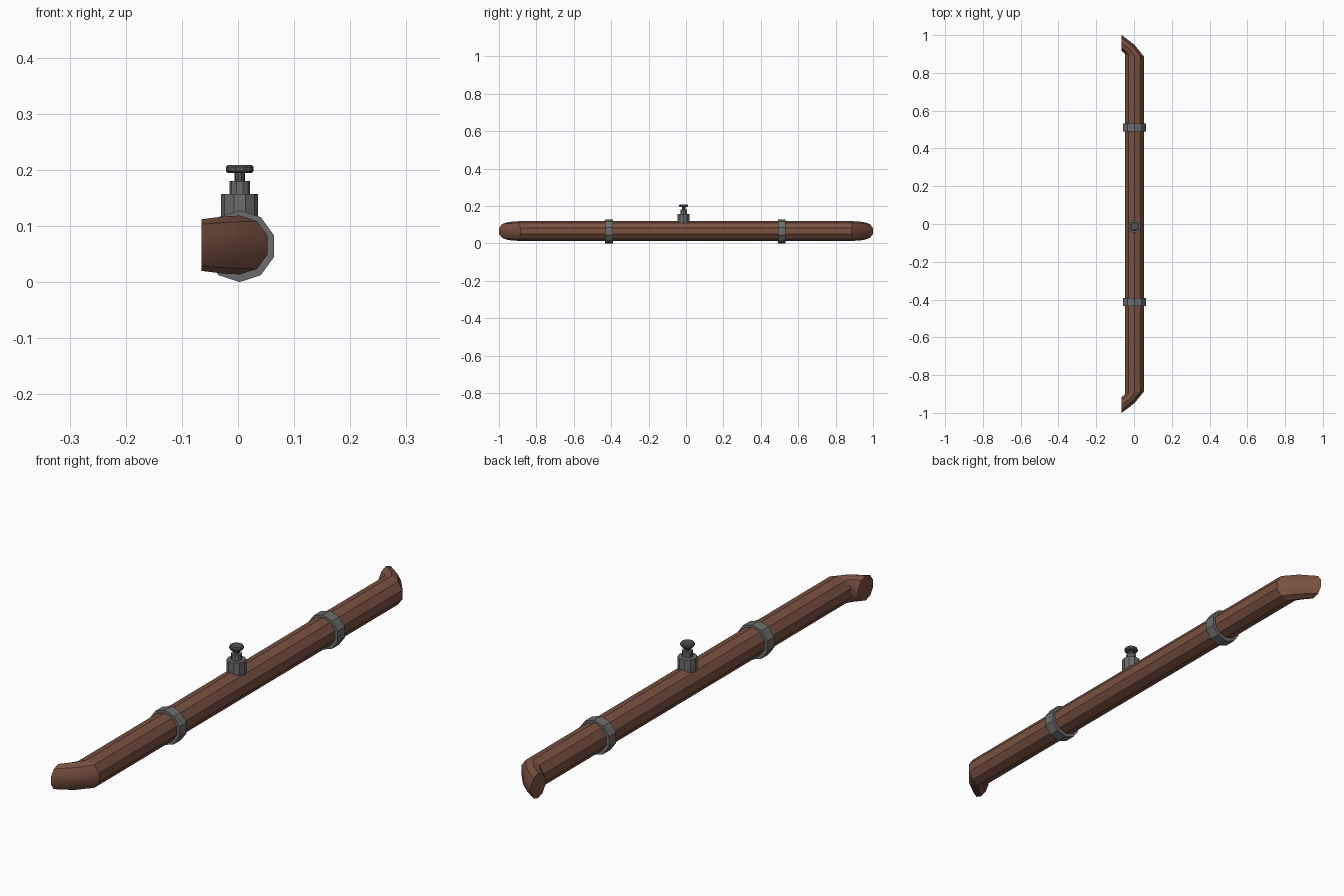
import bpy, math

if "Cube" in bpy.data.objects:
    bpy.data.objects.remove(bpy.data.objects["Cube"])

CX, CZ, N = 0.003, 0.064, 10


def material(name, col):
    m = bpy.data.materials.new(name)
    m.diffuse_color = (*col, 1)
    m.use_nodes = True
    m.node_tree.nodes["Principled BSDF"].inputs["Base Color"].default_value = m.diffuse_color
    return m


rust = material("rust brown", (0.19, 0.082, 0.052))
steel = material("grey steel", (0.15, 0.15, 0.15))
dark = material("dark steel", (0.085, 0.088, 0.09))


def loft(name, rings, mat, cap_start=True, cap_end=True, smooth=False):
    """Skin a list of equal-length vertex rings, optionally capped."""
    n = len(rings[0])
    verts = [v for r in rings for v in r]
    faces = []
    for k in range(len(rings) - 1):
        for i in range(n):
            j = (i + 1) % n
            faces.append((k * n + i, k * n + j, (k + 1) * n + j, (k + 1) * n + i))
    if cap_start:
        faces.append(tuple(reversed(range(n))))
    if cap_end:
        faces.append(tuple(range((len(rings) - 1) * n, len(rings) * n)))
    me = bpy.data.meshes.new(name)
    me.from_pydata(verts, [], faces)
    me.materials.append(mat)
    ob = bpy.data.objects.new(name, me)
    bpy.context.collection.objects.link(ob)
    bpy.ops.object.select_all(action='DESELECT')
    ob.select_set(True)
    bpy.context.view_layer.objects.active = ob
    bpy.ops.object.mode_set(mode='EDIT')
    bpy.ops.mesh.select_all(action='SELECT')
    bpy.ops.mesh.normals_make_consistent(inside=False)
    bpy.ops.object.mode_set(mode='OBJECT')
    if smooth:
        bpy.ops.object.shade_smooth_by_angle(angle=math.radians(35))
    return ob


def section(inner, outer, rz):
    """Ten-sided pipe section between an inner and outer plan point."""
    c18 = math.cos(math.radians(18))
    mx, my = (inner[0] + outer[0]) / 2, (inner[1] + outer[1]) / 2
    hx, hy = (outer[0] - inner[0]) / 2 / c18, (outer[1] - inner[1]) / 2 / c18
    pts = []
    for i in range(N):
        a = math.radians(90) + math.tau * i / N
        pts.append((mx + hx * math.cos(a), my + hy * math.cos(a),
                    CZ + 0.002 + rz * math.sin(a)))
    return pts


# straight pipe and the two bent ends
R = 0.0525
ends = []
for s in (-1, 1):
    ends.append(section((-0.047, 0.898 * s), (0.053, 0.886 * s), R))
loft("pipe", ends, rust, False, False)
for s, label in ((-1, "front_elbow"), (1, "back_elbow")):
    loft(label, [
        section((-0.047, 0.898 * s), (0.053, 0.886 * s), R),
        section((-0.053, 0.907 * s), (0.003, 0.948 * s), 0.051),
        section((-0.065, 0.915 * s), (-0.065, 1.0 * s), 0.046),
    ], rust, False, True, smooth=True)


# clamp bands around the pipe
def band_ring(y, r):
    return [(CX + r * math.cos(math.radians(90) + math.tau * i / N), y,
             CZ + r * math.sin(math.radians(90) + math.tau * i / N)) for i in range(N)]


for y, label in ((-0.412, "front_clamp"), (0.512, "back_clamp")):
    loft(label, [band_ring(y - 0.021, 0.05), band_ring(y - 0.021, 0.064),
                 band_ring(y + 0.021, 0.064), band_ring(y + 0.021, 0.05)],
         steel, False, False)


# valve on top, stacked from turned profiles (radius, height)
def turned(name, profile, mat):
    loft(name, [[(CX + r * math.cos(math.tau * i / N),
                  -0.013 + r * math.sin(math.tau * i / N), z) for i in range(N)]
                for r, z in profile], mat)


turned("valve_base", [(0.033, 0.09), (0.033, 0.157)], steel)
turned("valve_collar", [(0.0185, 0.155), (0.0185, 0.18)], steel)
turned("valve_stem", [(0.0095, 0.178), (0.0095, 0.197)], dark)
turned("valve_knob", [(0.021, 0.194), (0.0248, 0.198), (0.0248, 0.205), (0.021, 0.209)], dark)
